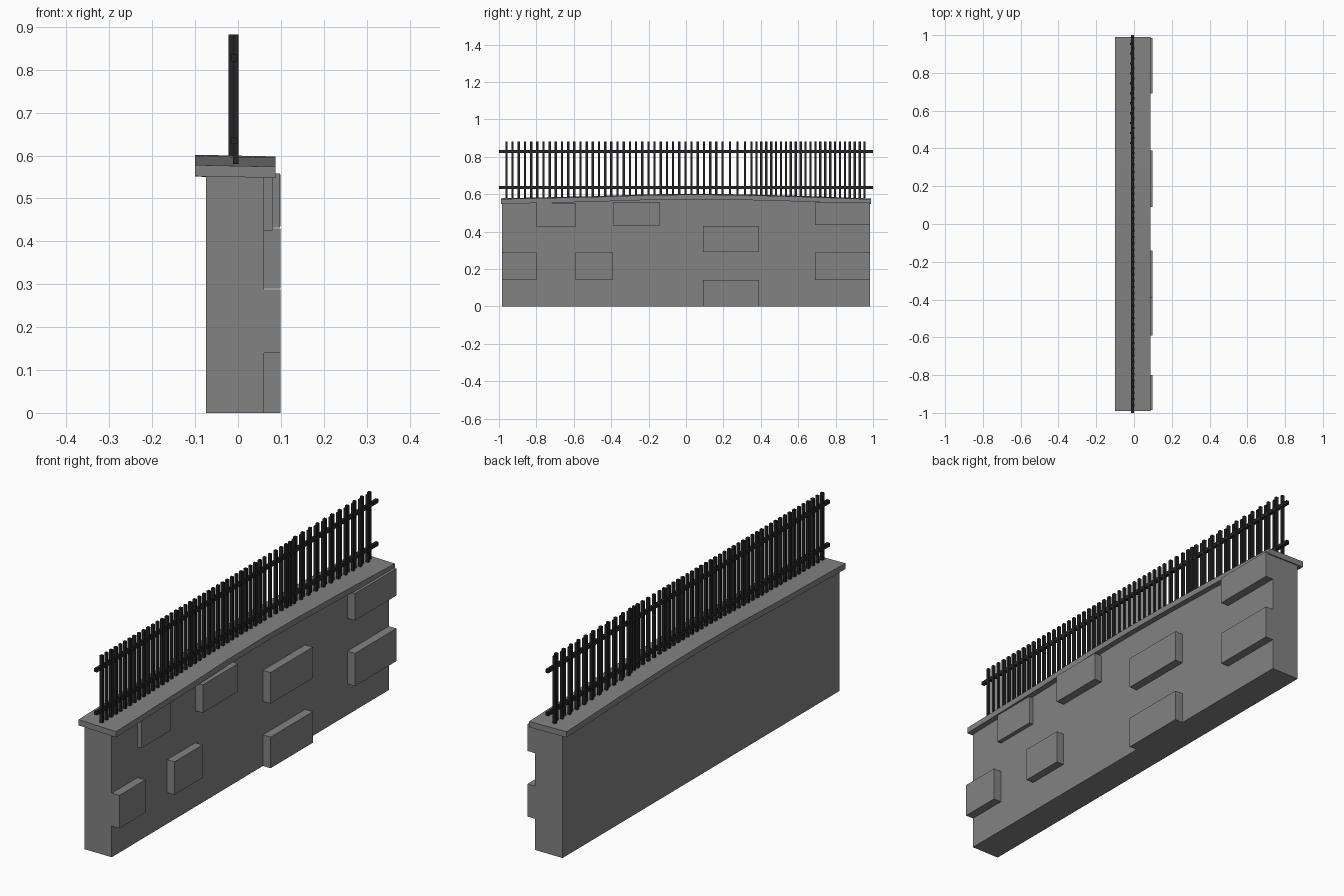
import bpy, bmesh

if "Cube" in bpy.data.objects:
    bpy.data.objects.remove(bpy.data.objects["Cube"])


def material(name, grey):
    m = bpy.data.materials.new(name)
    m.diffuse_color = (grey, grey, grey, 1)
    m.use_nodes = True
    m.node_tree.nodes["Principled BSDF"].inputs["Base Color"].default_value = m.diffuse_color
    return m


stone = material("dark_stone", 0.225)
iron = material("dark_iron", 0.018)


def mesh_object(name, bm, mat):
    bmesh.ops.recalc_face_normals(bm, faces=bm.faces)
    me = bpy.data.meshes.new(name)
    bm.to_mesh(me)
    bm.free()
    me.materials.append(mat)
    ob = bpy.data.objects.new(name, me)
    bpy.context.collection.objects.link(ob)
    return ob


def extrude_profile(name, profile, x0, x1, tilt=0.0):
    """Extrude a y-z outline along x, optionally lowering the x1 side."""
    bm = bmesh.new()
    a = [bm.verts.new((x0, y, z)) for y, z in profile]
    b = [bm.verts.new((x1, y, z - tilt)) for y, z in profile]
    bm.faces.new(a)
    bm.faces.new(b)
    n = len(profile)
    for i in range(n):
        j = (i + 1) % n
        bm.faces.new((a[i], a[j], b[j], b[i]))
    return mesh_object(name, bm, stone)


def add_box(bm, lo, hi):
    verts = bmesh.ops.create_cube(bm, size=1)["verts"]
    for v in verts:
        for k in range(3):
            v.co[k] = hi[k] if v.co[k] > 0 else lo[k]


# gently arched top line shared by wall and coping
crest = [(-0.99, 0.578), (-0.5, 0.589), (-0.2, 0.599), (0.05, 0.602),
         (0.3, 0.599), (0.6, 0.591), (0.99, 0.577)]

# wall body
END = 0.984
wall_top = [(max(-END, min(END, y)), z - 0.022) for y, z in crest]
extrude_profile("wall", [(END, 0), (-END, 0)] + wall_top, -0.075, 0.061)

# coping slab
extrude_profile("coping", crest + [(y, z - 0.026) for y, z in reversed(crest)],
                -0.1, 0.087, tilt=0.004)

# raised stones: y0, y1, z0, z1, outer x
stones = [(-0.80, -0.59, 0.425, 0.553, 0.080), (-0.39, -0.14, 0.432, 0.558, 0.098),
          (0.09, 0.39, 0.29, 0.43, 0.099), (0.69, END, 0.435, 0.556, 0.099),
          (-END, -0.80, 0.14, 0.288, 0.099), (-0.59, -0.39, 0.14, 0.288, 0.097),
          (0.69, END, 0.14, 0.287, 0.099), (0.09, 0.39, 0.0, 0.14, 0.099)]
bm = bmesh.new()
for y0, y1, z0, z1, x in stones:
    add_box(bm, (0.05, y0, z0), (x, y1, z1))
mesh_object("raised_stones", bm, stone)

# horizontal rails
bm = bmesh.new()
for z in (0.635, 0.828):
    add_box(bm, (-0.015, -1.0, z - 0.008), (-0.001, 1.0, z + 0.008))
mesh_object("fence_rails", bm, iron)

# upright bars, unevenly spaced, some at the far end set behind the rails
ys = [-0.96 + i * 0.033 for i in range(36)] + [0.235, 0.275, 0.315]
ys += [0.35 + i * 0.0263 for i in range(24)]
bm = bmesh.new()
for i, y in enumerate(ys):
    x = -0.0155 if y > 0.38 and i % 2 == 0 else -0.005
    add_box(bm, (x - 0.0065, y - 0.006, 0.58), (x + 0.0065, y + 0.006, 0.882))
mesh_object("fence_bars", bm, iron)
